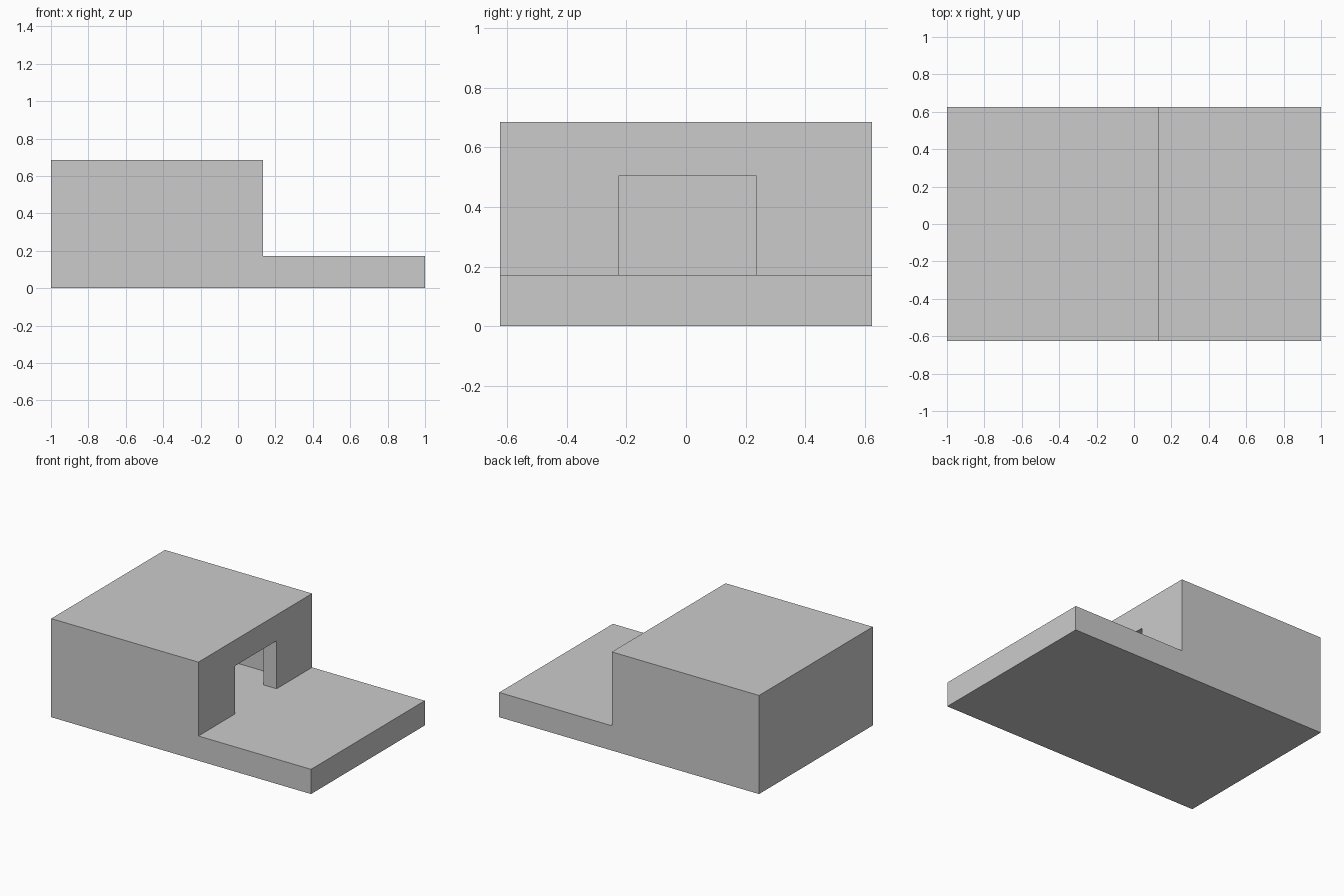
import bpy
import bmesh

if "Cube" in bpy.data.objects:
    bpy.data.objects.remove(bpy.data.objects["Cube"])

W = 0.625        # half depth in y
FLOOR = 0.172    # top of the base slab
TOP = 0.686      # roof height
FRONT = 0.133    # x of the wall with the doorway


def extrude_profile(name, pts, y0, y1):
    """Extrude an x-z outline along y."""
    bm = bmesh.new()
    face = bm.faces.new([bm.verts.new((x, y0, z)) for x, z in pts])
    new = bmesh.ops.extrude_face_region(bm, geom=[face])["geom"]
    verts = [v for v in new if isinstance(v, bmesh.types.BMVert)]
    bmesh.ops.translate(bm, verts=verts, vec=(0, y1 - y0, 0))
    bmesh.ops.recalc_face_normals(bm, faces=bm.faces)
    mesh = bpy.data.meshes.new(name)
    bm.to_mesh(mesh)
    bm.free()
    obj = bpy.data.objects.new(name, mesh)
    bpy.context.collection.objects.link(obj)
    return obj


def box(name, x, y, z):
    pts = [(x[0], z[0]), (x[1], z[0]), (x[1], z[1]), (x[0], z[1])]
    return extrude_profile(name, pts, *y)


# Block house standing on its forecourt slab, one L-shaped solid
house = extrude_profile("house_with_forecourt", [
    (-1, 0), (1, 0), (1, FLOOR), (FRONT, FLOOR), (FRONT, TOP), (-1, TOP)], -W, W)

# Hollow room and doorway
cutters = [
    box("room_cutter", (-0.79, FRONT - 0.1), (-0.39, 0.405), (FLOOR, TOP - 0.004)),
    box("doorway_cutter", (-0.1, FRONT + 0.1), (-0.225, 0.235), (FLOOR, 0.506)),
]
bpy.context.view_layer.objects.active = house
for cutter in cutters:
    mod = house.modifiers.new(cutter.name, 'BOOLEAN')
    mod.operation = 'DIFFERENCE'
    mod.solver = 'EXACT'
    mod.object = cutter
    bpy.ops.object.modifier_apply(modifier=mod.name)
    cutter.hide_render = True
    bpy.data.objects.remove(cutter)
